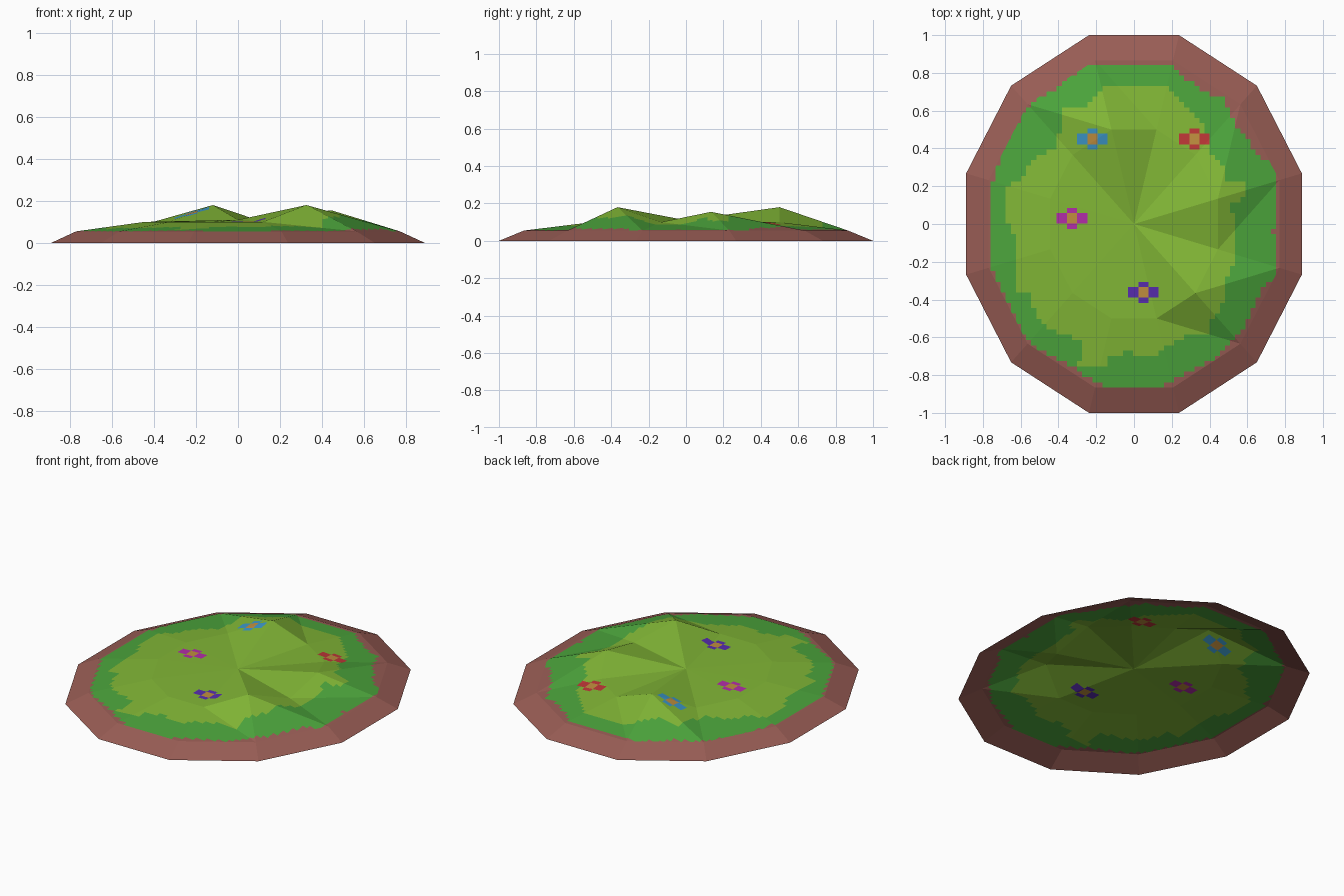
import bpy, bmesh, math
from mathutils import Vector

if "Cube" in bpy.data.objects:
    bpy.data.objects.remove(bpy.data.objects["Cube"])

# ---- colours (sRGB 0-255 converted to linear) ----
COLOURS = [("earth_brown", (153, 93, 85)), ("grass_green", (76, 165, 60)),
           ("light_grass", (130, 183, 54)), ("red_petal", (190, 55, 55)),
           ("blue_petal", (60, 150, 200)), ("magenta_petal", (178, 45, 168)),
           ("purple_petal", (88, 45, 175)), ("flower_centre", (192, 142, 62))]


def linear(c):
    c /= 255
    return c / 12.92 if c <= 0.04045 else ((c + 0.055) / 1.055) ** 2.4


# ---- painted outlines, seen from above ----
GRASS = [(-.23, .855), (.19, .855), (.25, .79), (.38, .70), (.48, .66), (.55, .51), (.65, .38),
         (.75, .29), (.75, -.03), (.71, -.05), (.75, -.07), (.75, -.30), (.68, -.33), (.57, -.56),
         (.43, -.71), (.17, -.85), (.11, -.88), (-.08, -.88), (-.2, -.84), (-.39, -.72),
         (-.55, -.64), (-.66, -.43), (-.75, -.25), (-.75, .2), (-.7, .39), (-.64, .5),
         (-.55, .64), (-.44, .70), (-.35, .77)]
LIGHT = [(-.16, .735), (.175, .735), (.28, .63), (.39, .48), (.40, .39), (.48, .31), (.49, .24),
         (.58, .23), (.58, .13), (.50, .1), (.525, .05), (.525, -.22), (.47, -.32), (.47, -.43),
         (.41, -.5), (.41, -.59), (.27, -.59), (.085, -.71), (-.02, -.68), (-.13, -.69),
         (-.155, -.76), (-.29, -.75), (-.27, -.61), (-.38, -.59), (-.52, -.5), (-.54, -.38),
         (-.63, -.35), (-.63, -.06), (-.69, .05), (-.69, .2), (-.59, .24), (-.52, .37),
         (-.41, .39), (-.42, .45), (-.37, .53), (-.40, .56), (-.37, .615), (-.26, .63)]
# flower positions in grid cells from the red one, with petal colour
FLOWERS = [(0, 0, 3), (-20, 0, 4), (-24, -15, 5), (-10, -29, 6)]
X0, Y0, PX, PY = 0.32, 0.45, 0.027, 0.028       # paint grid origin and cell size


def inside(x, y, poly):
    hit = False
    for (ax, ay), (bx, by) in zip(poly, poly[1:] + poly[:1]):
        if (ay > y) != (by > y) and x < ax + (bx - ax) * (y - ay) / (by - ay):
            hit = not hit
    return hit


def paint(x, y):
    for i, j, petal in FLOWERS:
        u = abs((x - X0) / PX - i)
        v = abs((y - Y0) / PY - j)
        if u < 1 and v < 1:
            return 7
        if (u < 3 and v < 1) or (u < 1 and v < 2):
            return petal
    if inside(x, y, LIGHT):
        return 2
    return 1 if inside(x, y, GRASS) else 0


# ---- mound: three twelve-sided rings around a centre point ----
bm = bmesh.new()
BUMPS = {0: 0.155, 3: 0.18, 10: 0.18}           # raised points on the inner ring


def ring(scale, height):
    verts = []
    for k in range(12):
        a = math.radians(15 + 30 * k)
        verts.append(bm.verts.new((0.92 * scale * math.cos(a),
                                   1.0353 * scale * math.sin(a), height(k))))
    return verts


rim = ring(1.0, lambda k: 0)
shoulder = ring(0.866, lambda k: 0.055)
inner = ring(0.5, lambda k: BUMPS.get(k, 0.1))
centre = bm.verts.new((0, 0, 0.11))
for k in range(12):
    n = (k + 1) % 12
    bm.faces.new((rim[k], rim[n], shoulder[n], shoulder[k]))
    for tri in ((inner[k], shoulder[k], shoulder[n]),
                (inner[k], shoulder[n], inner[n]),
                (centre, inner[k], inner[n])):
        bm.faces.new(tri).material_index = 1

# ---- cut the grassy top into a square paint grid ----


def cut(point, normal):
    faces = [f for f in bm.faces if f.material_index == 1]
    edges = {e for f in faces for e in f.edges}
    verts = {v for f in faces for v in f.verts}
    bmesh.ops.bisect_plane(bm, geom=list(verts) + list(edges) + faces, dist=1e-5,
                           plane_co=Vector(point), plane_no=Vector(normal))


for i in range(-45, 25):
    if abs(X0 + i * PX) < 0.8:
        cut((X0 + i * PX, 0, 0), (1, 0, 0))
for j in range(-50, 20):
    if abs(Y0 + j * PY) < 0.9:
        cut((0, Y0 + j * PY, 0), (0, 1, 0))

# ---- colour each grid cell by its own cell centre ----
for f in bm.faces:
    f.smooth = False
    if f.material_index == 1:
        c = f.calc_center_bounds()
        cx = X0 + (math.floor((c.x - X0) / PX) + 0.5) * PX
        cy = Y0 + (math.floor((c.y - Y0) / PY) + 0.5) * PY
        f.material_index = paint(cx, cy)

mesh = bpy.data.meshes.new("flower_mound")
bm.to_mesh(mesh)
bm.free()
for name, rgb in COLOURS:
    mat = bpy.data.materials.new(name)
    mat.diffuse_color = (*[linear(c) for c in rgb], 1)
    mat.use_nodes = True
    mat.node_tree.nodes["Principled BSDF"].inputs["Base Color"].default_value = mat.diffuse_color
    mesh.materials.append(mat)
bpy.context.collection.objects.link(bpy.data.objects.new("flower_mound", mesh))
